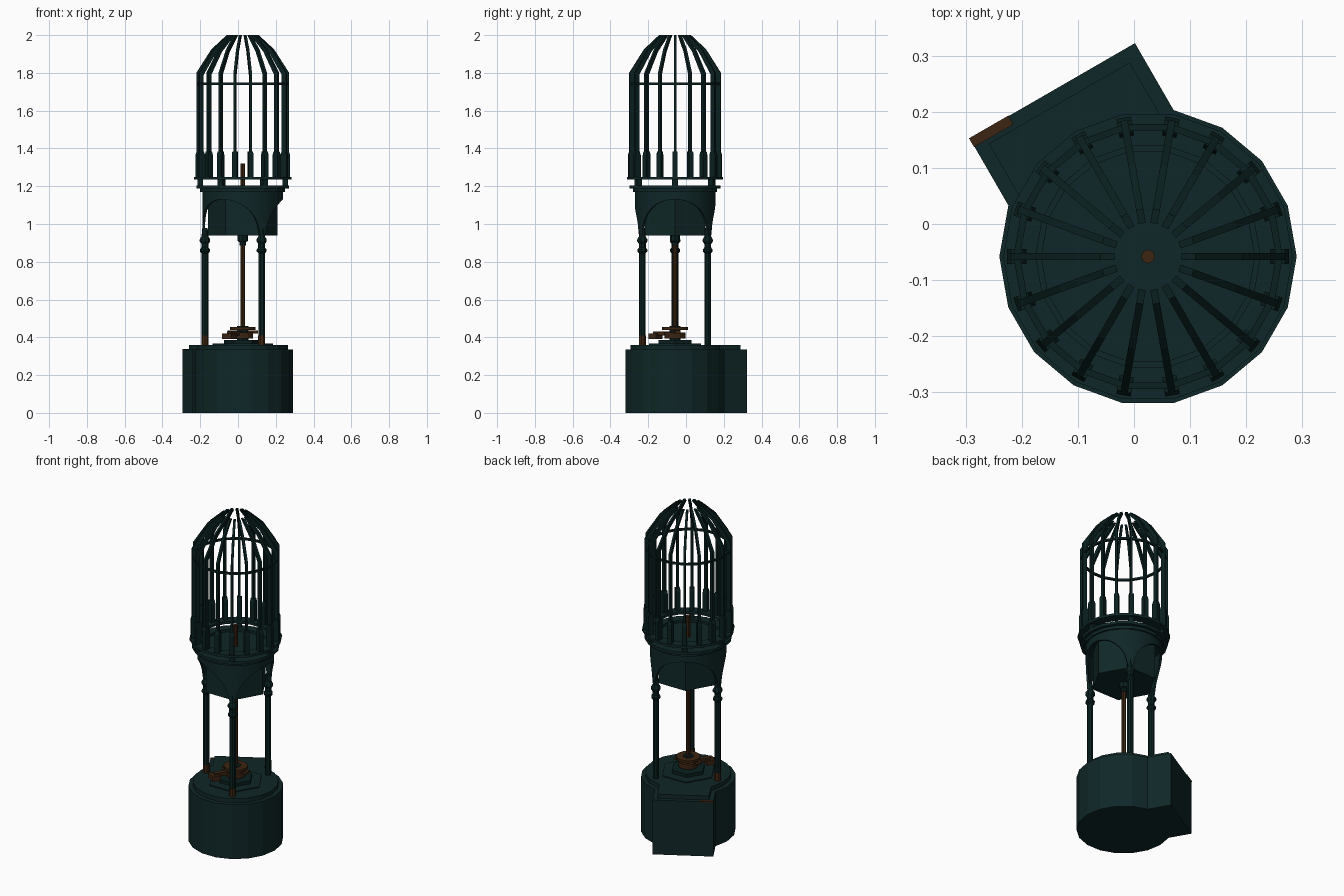
import bpy, bmesh
from math import sin, cos, pi, radians, sqrt
from mathutils import Matrix, Vector

old = bpy.data.objects.get("Cube")
if old:
    bpy.data.objects.remove(old, do_unlink=True)

CENTRE = Matrix.Translation((0.025, -0.058, 0))


def material(name, colour):
    m = bpy.data.materials.new(name)
    m.use_nodes = True
    m.diffuse_color = (*colour, 1)
    m.node_tree.nodes["Principled BSDF"].inputs["Base Color"].default_value = (*colour, 1)
    return m


TEAL = material("dark teal", (0.005, 0.020, 0.021))
IRON = material("dark iron green", (0.003, 0.014, 0.014))
RUST = material("rusty brown", (0.045, 0.018, 0.006))


def finish(bm, name, mat, matrix=Matrix()):
    bmesh.ops.recalc_face_normals(bm, faces=bm.faces)
    mesh = bpy.data.meshes.new(name)
    bm.to_mesh(mesh)
    bm.free()
    mesh.materials.append(mat)
    ob = bpy.data.objects.new(name, mesh)
    ob.matrix_world = CENTRE @ matrix
    bpy.context.collection.objects.link(ob)
    return ob


def turn(degrees, radius=0.0, z=0.0):
    return Matrix.Rotation(radians(degrees), 4, 'Z') @ Matrix.Translation((radius, 0, z))


def lathe(name, profile, sides, mat, matrix=Matrix(), hollow=False):
    """Spin (radius, height) points; hollow closes the profile into a ring."""
    bm = bmesh.new()
    rings = [[bm.verts.new((r * cos(2 * pi * i / sides), r * sin(2 * pi * i / sides), z))
              for i in range(sides)] for r, z in profile]
    pairs = list(zip(rings, rings[1:]))
    if hollow:
        pairs.append((rings[-1], rings[0]))
    else:
        bm.faces.new(rings[0])
        bm.faces.new(rings[-1])
    for a, b in pairs:
        for i in range(sides):
            j = (i + 1) % sides
            bm.faces.new((a[i], a[j], b[j], b[i]))
    return finish(bm, name, mat, matrix)


def disc(name, r, z0, z1, sides, mat, matrix=Matrix()):
    return lathe(name, [(r, z0), (r, z1)], sides, mat, matrix)


def ring(name, r0, r1, z0, z1, mat):
    return lathe(name, [(r0, z0), (r1, z0), (r1, z1), (r0, z1)], 18, mat, hollow=True)


def box(name, low, high, mat, matrix=Matrix()):
    bm = bmesh.new()
    bmesh.ops.create_cube(bm, size=1)
    low, high = Vector(low), Vector(high)
    for v in bm.verts:
        v.co = (low + high) / 2 + v.co * (high - low)
    return finish(bm, name, mat, matrix)


def extrude_outline(name, outline, width, mat, matrix):
    """Extrude an (x, z) outline along y."""
    bm = bmesh.new()
    face = bm.faces.new([bm.verts.new((x, -width / 2, z)) for x, z in outline])
    out = bmesh.ops.extrude_face_region(bm, geom=[face])["geom"]
    for v in out:
        if isinstance(v, bmesh.types.BMVert):
            v.co.y += width
    return finish(bm, name, mat, matrix)


# Base drum with side annex, each topped by an inset step
disc("base_drum", 0.265, 0, 0.335, 18, TEAL)
disc("base_step", 0.24, 0.33, 0.36, 18, TEAL)
box("base_annex", (0.05, -0.17, 0), (0.341, 0.17, 0.335), TEAL, turn(120))
box("annex_step", (0.05, -0.145, 0.33), (0.316, 0.145, 0.36), TEAL, turn(120))
box("annex_rust_edge", (0.324, 0.09, 0.333), (0.342, 0.171, 0.338), RUST, turn(120))

# Hexagonal plinth and drive mechanism
disc("floor_plate", 0.16, 0.355, 0.367, 6, TEAL)
disc("plinth", 0.1, 0.36, 0.387, 6, IRON)
disc("lower_gear", 0.055, 0.395, 0.425, 12, RUST)
disc("upper_gear", 0.068, 0.44, 0.455, 12, RUST)
disc("gear_hub", 0.03, 0.38, 0.46, 8, IRON)
box("crank_arm", (0.0, -0.014, 0.41), (0.13, 0.014, 0.43), RUST, turn(236))
box("crank_block", (0.1, -0.03, 0.39), (0.15, 0.03, 0.42), RUST, turn(236))
box("gear_tooth_bar", (-0.08, -0.014, 0.42), (0.08, 0.014, 0.435), RUST, turn(10))

# Central drive rod with collar under the tank
disc("drive_rod", 0.0125, 0.38, 1.32, 8, RUST)
lathe("rod_collar", [(0.018, 0.885), (0.018, 0.905), (0.027, 0.91), (0.027, 0.945)], 8, IRON)

# Three columns with collars
column = [(0.018, 0.35), (0.018, 0.845), (0.027, 0.855), (0.027, 0.865), (0.019, 0.875),
          (0.019, 0.895), (0.028, 0.908), (0.028, 0.918), (0.018, 0.935), (0.014, 0.98)]
for k, a in enumerate((60, 180, 300)):
    lathe(f"column_{k + 1}", column, 8, IRON, turn(a, 0.2))
for a in (180, 300):
    disc("column_rust_foot", 0.0195, 0.358, 0.41, 8, RUST, turn(a, 0.2))

# Hexagonal tank and arched skirt between the columns
disc("tank", 0.184, 0.94, 1.18, 6, TEAL)
bm = bmesh.new()
cols = []
for a in range(0, 360, 4):
    t = min(1, abs((a + 60) % 120 - 60) / 55)
    foot = 0.94 + 0.19 * sqrt(1 - t * t)
    x, y = cos(radians(a)), sin(radians(a))
    cols.append([bm.verts.new((0.213 * x, 0.213 * y, z)) for z in (foot, 1.175)])
for a, b in zip(cols, cols[1:] + cols[:1]):
    bm.faces.new((a[0], b[0], b[1], a[1]))
skirt = finish(bm, "arched_skirt", TEAL)
mod = skirt.modifiers.new("thickness", 'SOLIDIFY')
mod.thickness = 0.012

# Stepped rims and the spacers between them
disc("tank_rim_lower", 0.225, 1.17, 1.19, 18, TEAL)
ring("tank_rim_upper", 0.19, 0.245, 1.188, 1.205, TEAL)
ring("cage_floor_ring", 0.2, 0.258, 1.235, 1.25, TEAL)
for a in range(0, 360, 60):
    box("rim_spacer", (-0.015, -0.015, 1.2), (0.015, 0.015, 1.24), IRON, turn(a, 0.225))

# Cage ribs with thick feet, bent in toward an open crown
rib = [(0.246, 1.245), (0.246, 1.8), (0.166, 1.925), (0.085, 2.0),
       (0.06, 2.0), (0.148, 1.912), (0.222, 1.79), (0.222, 1.245)]
foot = [(0.251, 1.245), (0.251, 1.365), (0.244, 1.385), (0.224, 1.385),
        (0.217, 1.365), (0.217, 1.245)]
for k in range(18):
    extrude_outline("cage_rib", rib, 0.013, IRON, turn(20 * k))
    extrude_outline("rib_foot", foot, 0.026, IRON, turn(20 * k))
ring("cage_hoop", 0.228, 0.24, 1.737, 1.749, IRON)
